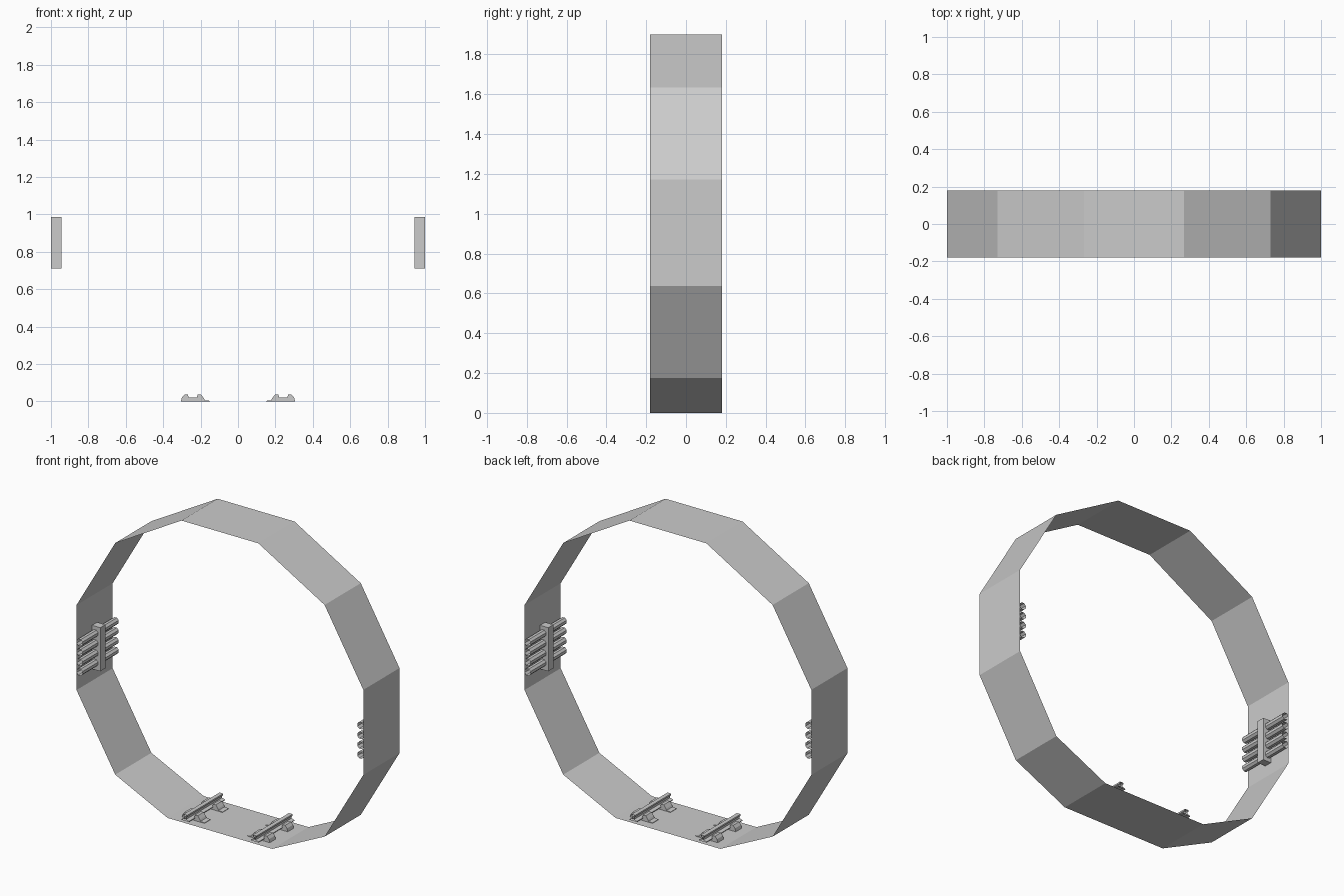
import bpy
import math

cube = bpy.data.objects.get("Cube")
if cube:
    bpy.data.objects.remove(cube)

HALF = 0.18  # half the depth of the ring

grey = bpy.data.materials.new("concrete_grey")
grey.use_nodes = True
colour = (0.6, 0.6, 0.6, 1)
grey.diffuse_color = colour
grey.node_tree.nodes["Principled BSDF"].inputs["Base Color"].default_value = colour


def extrude(name, profile, y0, y1, capped=False):
    """Sweep a closed (x, z) profile along y, open ended unless capped."""
    n = len(profile)
    verts = [(x, y, z) for y in (y0, y1) for x, z in profile]
    faces = [(i, (i + 1) % n, n + (i + 1) % n, n + i) for i in range(n)]
    if capped:
        faces += [tuple(reversed(range(n))), tuple(range(n, 2 * n))]
    mesh = bpy.data.meshes.new(name)
    mesh.from_pydata(verts, [], faces)
    mesh.materials.append(grey)
    obj = bpy.data.objects.new(name, mesh)
    bpy.context.collection.objects.link(obj)
    return obj


def mirrored(half):
    """Complete a half profile that runs from bottom to top."""
    return half + [(-x, z) for x, z in reversed(half)]


# Tunnel lining: a thin twelve-sided shell with a raised flat floor
lining = mirrored([(0.365, 0), (0.73, 0.175), (1, 0.636), (1, 1.172),
                   (0.73, 1.635), (0.268, 1.9)])
extrude("tunnel_lining", lining, -HALF, HALF)

# Rail cross-section: foot, web and head
rail = mirrored([(0.026, 0.014), (0.026, 0.018), (0.005, 0.024),
                 (0.005, 0.039), (0.013, 0.042), (0.013, 0.052)])
# Support block with a seat for the rail, and a thin toe towards the middle
support = [(0.063, 0), (0.058, 0.02), (0.045, 0.036), (0.026, 0.036),
           (0.022, 0.02), (-0.022, 0.02), (-0.026, 0.036), (-0.045, 0.036),
           (-0.06, 0.016), (-0.065, 0.006), (-0.092, 0.003), (-0.092, 0)]

for side, label in ((1, "left"), (-1, "right")):
    def place(profile, x, z=0):
        points = [(side * (x + px), z + pz) for px, pz in profile]
        return points if side > 0 else points[::-1]

    # Track
    extrude(f"{label}_rail", place(rail, 0.242), -HALF, HALF)
    for y, end in ((-0.09, "front"), (0.09, "back")):
        extrude(f"{label}_{end}_rail_support", place(support, 0.242),
                y - 0.03, y + 0.03, True)

    # Wall bracket
    bracket = [(0, 0.71), (0, 0.985), (-0.057, 0.985), (-0.057, 0.71)]
    extrude(f"{label}_cable_bracket", place(bracket, 1), -0.025, 0.025, True)

    # Four octagonal cables lying flat against the wall
    apothem = 0.021
    radius = apothem / math.cos(math.pi / 8)
    octagon = [(radius * math.cos((i + 0.5) * math.pi / 4),
                radius * math.sin((i + 0.5) * math.pi / 4)) for i in range(8)]
    for i in range(4):
        extrude(f"{label}_cable_{i + 1}",
                place(octagon, 1 - apothem, 0.755 + i * 0.062), -HALF, HALF)
